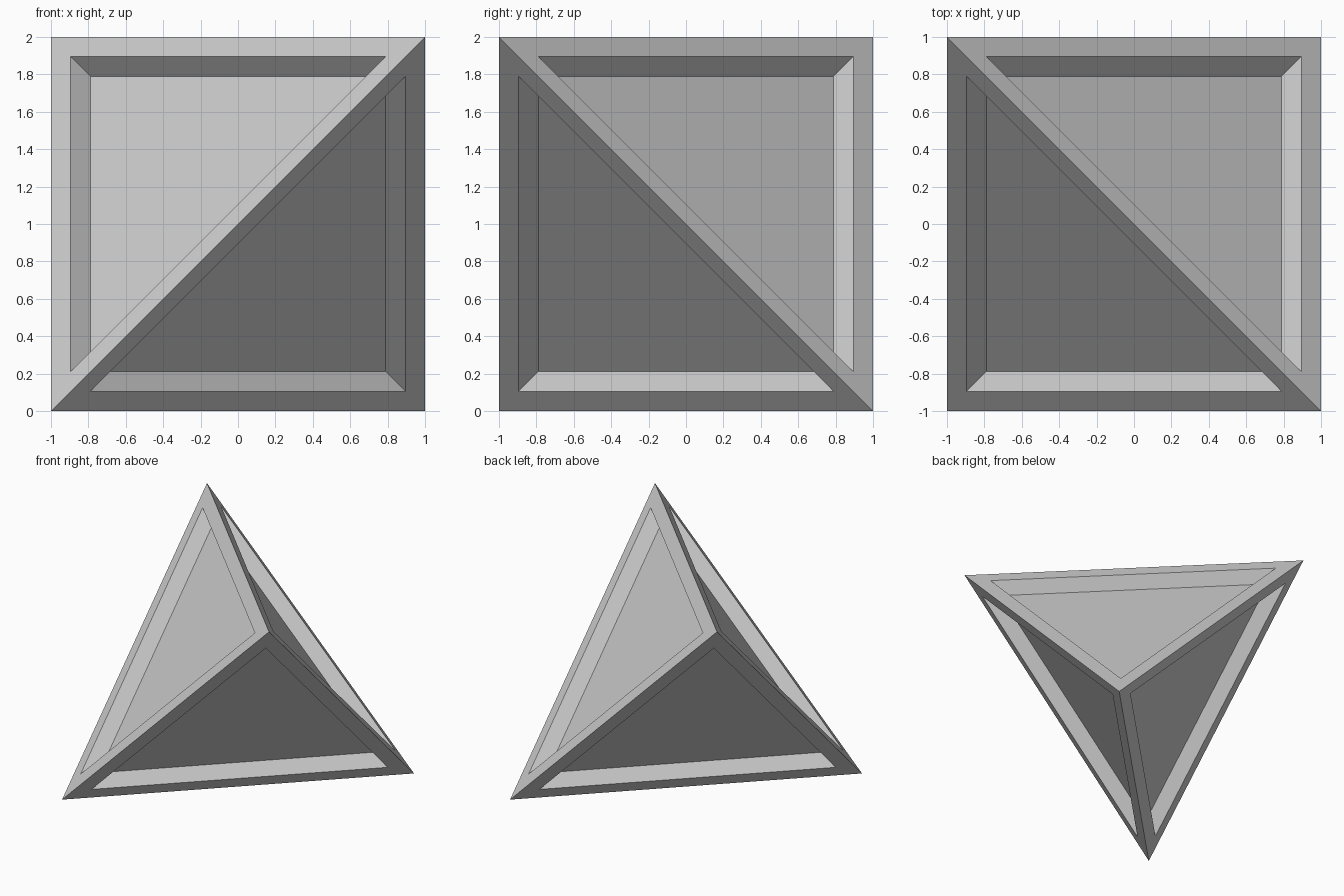
import bpy, bmesh
from mathutils import Vector

if "Cube" in bpy.data.objects:
    bpy.data.objects.remove(bpy.data.objects["Cube"])

CORE = 0.789                   # core size relative to the outer tetrahedron
INSET = 1 - (1 - CORE) * 0.75  # opening size, so bars are as thick as the gap
LIFT = Vector((0, 0, 1))
CORNERS = [Vector(c) for c in ((-1, -1, -1), (1, 1, -1), (1, -1, 1), (-1, 1, 1))]
SIDES = [[i for i in range(4) if i != k] for k in range(4)]


def finish(name, bm):
    bmesh.ops.recalc_face_normals(bm, faces=bm.faces)
    mesh = bpy.data.meshes.new(name)
    bm.to_mesh(mesh)
    bm.free()
    bpy.context.collection.objects.link(bpy.data.objects.new(name, mesh))


def tetra_points(bm, scale):
    return [bm.verts.new(c * scale + LIFT) for c in CORNERS]


# Edge frame: outer rim and sloping inner wall around each triangular opening
bm = bmesh.new()
outer, inner = tetra_points(bm, 1), tetra_points(bm, CORE)
for side in SIDES:
    mid = sum((CORNERS[i] for i in side), Vector()) / 3
    hole = {i: bm.verts.new(mid.lerp(CORNERS[i], INSET) + LIFT) for i in side}
    for a, b in zip(side, side[1:] + side[:1]):
        bm.faces.new((outer[a], outer[b], hole[b], hole[a]))
        bm.faces.new((hole[a], hole[b], inner[b], inner[a]))
finish("edge_frame", bm)

# Solid core forming the recessed panels
bm = bmesh.new()
points = tetra_points(bm, CORE)
for side in SIDES:
    bm.faces.new([points[i] for i in side])
finish("recessed_core", bm)
